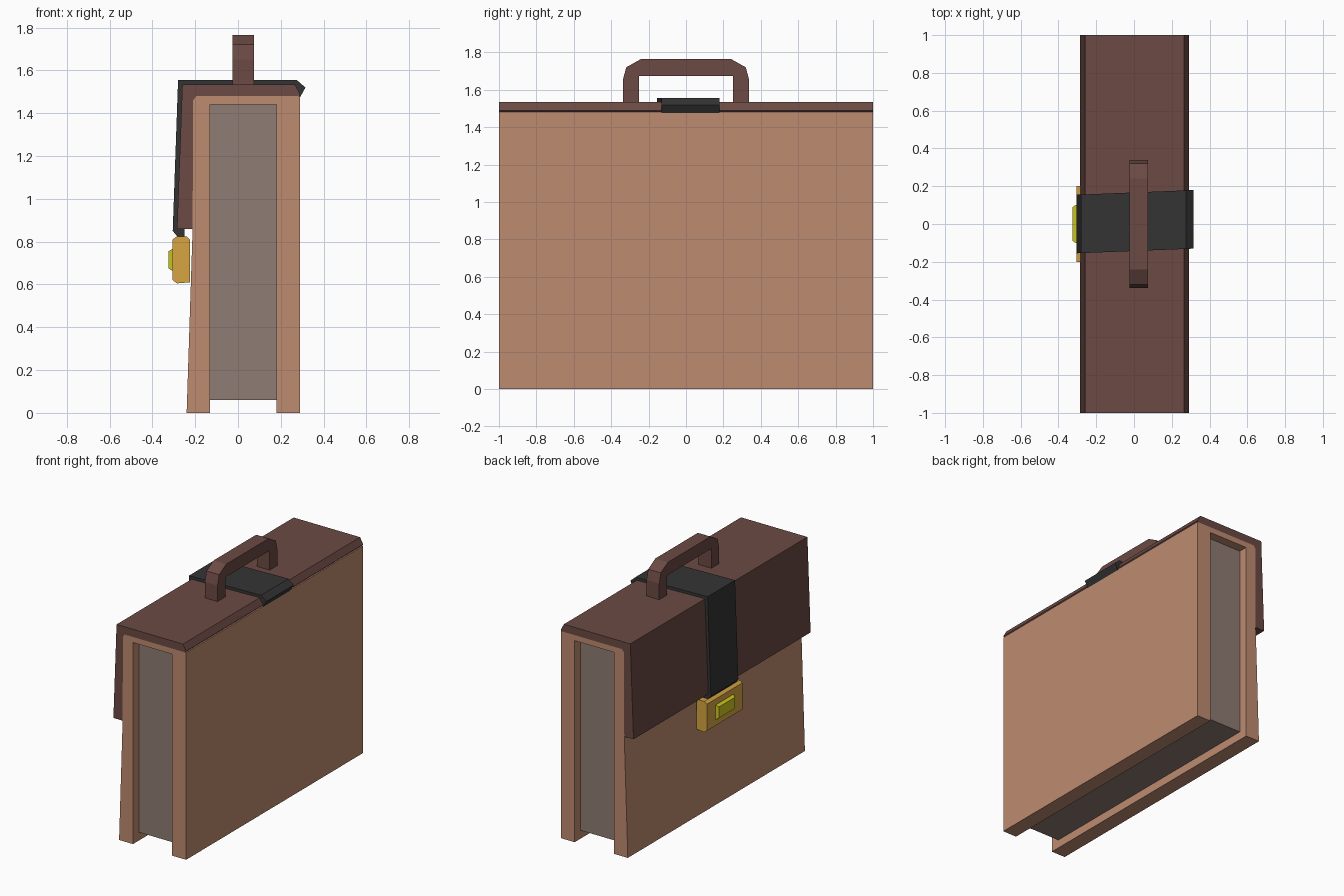
import bpy, bmesh

if "Cube" in bpy.data.objects:
    bpy.data.objects.remove(bpy.data.objects["Cube"])


def material(name, r, g, b):
    """Flat colour given as sRGB 0-255, stored linear."""
    lin = [((c / 255 + 0.055) / 1.055) ** 2.4 for c in (r, g, b)]
    m = bpy.data.materials.new(name)
    m.diffuse_color = (*lin, 1)
    m.use_nodes = True
    m.node_tree.nodes["Principled BSDF"].inputs["Base Color"].default_value = m.diffuse_color
    return m


tan = material("tan leather", 190, 139, 112)
brown = material("dark brown leather", 107, 74, 68)
grey = material("grey lining", 143, 124, 116)
black = material("black strap", 52, 52, 52)
gold = material("gold metal", 214, 165, 65)
yellow = material("yellow metal", 205, 200, 30)


def prism(name, profile, axis, lo, hi, mat, taper=0.0):
    """Extrude a profile along x (profile in y,z) or y (profile in x,z).
    taper shrinks the 'lo' end towards the profile's centre."""
    ca = sum(p[0] for p in profile) / len(profile)
    cb = sum(p[1] for p in profile) / len(profile)

    def place(a, b, t):
        return (t, a, b) if axis == "x" else (a, t, b)

    bm = bmesh.new()
    low = []
    for a, b in profile:
        sa = a - taper * ((a > ca) - (a < ca))
        sb = b - taper * ((b > cb) - (b < cb))
        low.append(bm.verts.new(place(sa, sb, lo)))
    high = [bm.verts.new(place(a, b, hi)) for a, b in profile]
    n = len(profile)
    bm.faces.new(low)
    bm.faces.new(high[::-1])
    for i in range(n):
        j = (i + 1) % n
        bm.faces.new((low[i], high[i], high[j], low[j]))
    bmesh.ops.recalc_face_normals(bm, faces=bm.faces)
    me = bpy.data.meshes.new(name)
    bm.to_mesh(me)
    bm.free()
    me.materials.append(mat)
    ob = bpy.data.objects.new(name, me)
    bpy.context.collection.objects.link(ob)
    return ob


# Case shell: an upside-down U, open at the ends and recessed below
prism("case_shell",
      [(-0.24, 0), (-0.13, 0), (-0.13, 1.44), (0.18, 1.44), (0.18, 0),
       (0.29, 0), (0.29, 1.48), (-0.195, 1.48), (-0.21, 1.46), (-0.212, 0.86)],
      "y", -1, 1, tan)

# Grey inner block, slightly inset at both ends
prism("inner_lining", [(-0.13, 0.06), (0.18, 0.06), (0.18, 1.44), (-0.13, 1.44)],
      "y", -0.935, 0.935, grey)

# Flap folding over the top and down the clasp side
prism("flap",
      [(0.28, 1.48), (0.29, 1.49), (0.265, 1.535), (-0.26, 1.535),
       (-0.285, 0.86), (-0.212, 0.86), (-0.21, 1.46), (-0.195, 1.48)],
      "y", -1, 1, brown)

# Strap over the flap, running slightly askew
strap = prism("strap",
              [(0.29, 1.475), (0.315, 1.52), (0.275, 1.555), (-0.28, 1.555),
               (-0.305, 0.85), (-0.28, 0.82), (-0.25, 0.82), (-0.25, 1.525),
               (0.26, 1.525)],
              "y", -0.155, 0.155, black)
for v in strap.data.vertices:
    v.co.y += 0.04 * (v.co.x + 0.3)

# Clasp plate and its button
prism("clasp_plate",
      [(-0.225, 0.61), (-0.285, 0.605), (-0.305, 0.62), (-0.305, 0.81),
       (-0.285, 0.825), (-0.24, 0.825), (-0.225, 0.81)],
      "y", -0.2, 0.2, gold)
prism("clasp_button", [(-0.105, 0.66), (0.105, 0.66), (0.105, 0.77), (-0.105, 0.77)],
      "x", -0.325, -0.3, yellow, taper=0.015)

# Carrying handle: mirrored arch
half = [(0.25, 1.675), (0.25, 1.53), (0.338, 1.53), (0.338, 1.65),
        (0.32, 1.72), (0.24, 1.765)]
prism("handle", half + [(-y, z) for y, z in reversed(half)],
      "x", -0.025, 0.075, brown)
